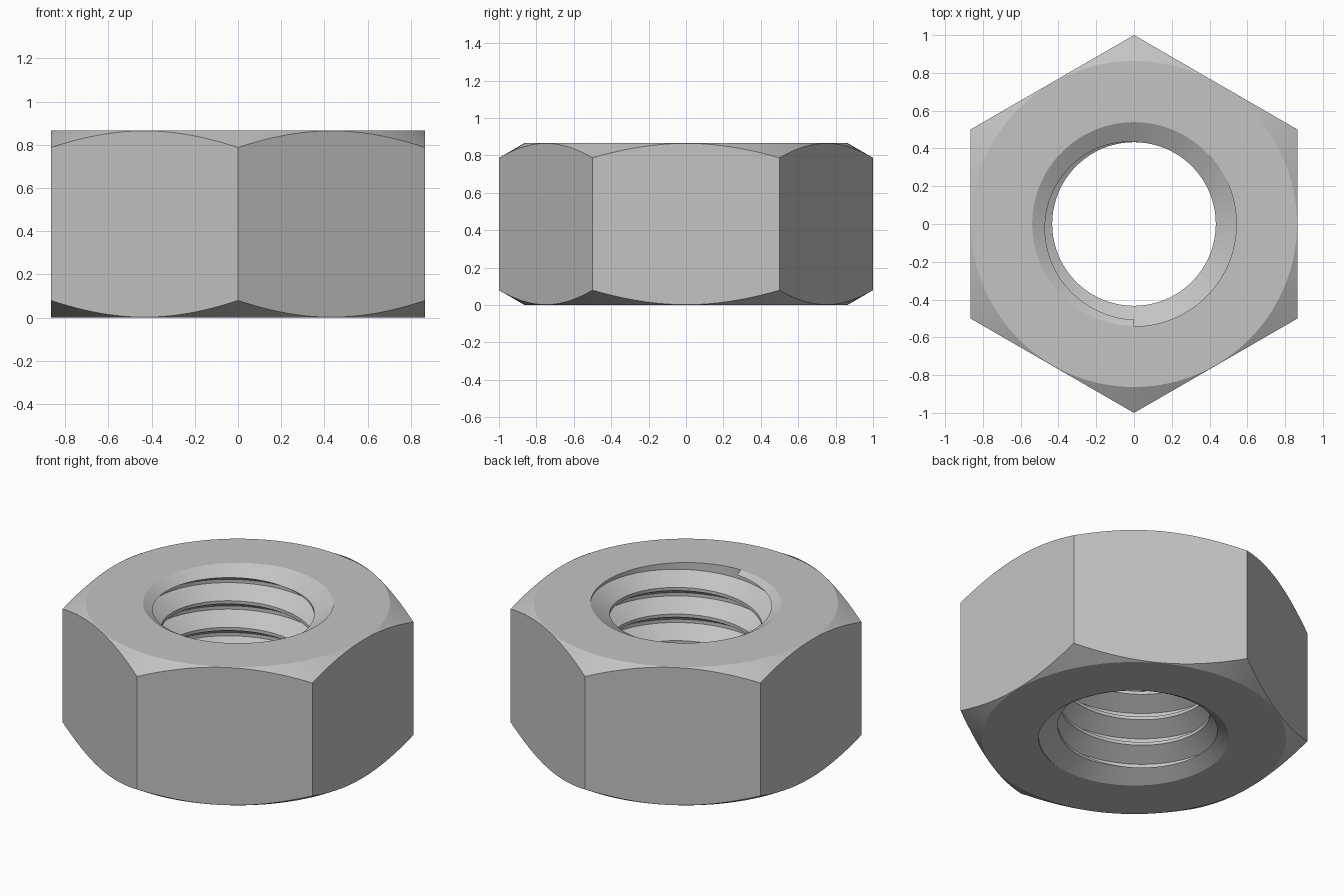
import bpy, bmesh, math

cube = bpy.data.objects.get("Cube")
if cube:
    bpy.data.objects.remove(cube, do_unlink=True)

HEIGHT = 0.866
FLAT = 0.866       # half distance across flats
BORE = 0.433       # thread crest radius
RIM = 0.539        # countersink radius
ROOT = 0.542       # thread root radius
PITCH = 1 / 6
SLOPE = math.tan(math.radians(30))

steel = bpy.data.materials.new("grey_steel")
steel.use_nodes = True
steel.diffuse_color = (0.55, 0.55, 0.55, 1)
steel.node_tree.nodes["Principled BSDF"].inputs["Base Color"].default_value = (0.55, 0.55, 0.55, 1)


def polar(angle, r, z):
    return (r * math.cos(angle), r * math.sin(angle), z)


def loft(name, sections, ring):
    """Skin equal closed sections; join the ends (ring) or cap them."""
    bm = bmesh.new()
    rows = [[bm.verts.new(p) for p in s] for s in sections]
    n = len(rows[0])
    pairs = list(zip(rows, rows[1:]))
    if ring:
        pairs.append((rows[-1], rows[0]))
    else:
        bm.faces.new(rows[0])
        bm.faces.new(rows[-1])
    for a, b in pairs:
        for i in range(n):
            j = (i + 1) % n
            bm.faces.new((a[i], a[j], b[j], b[i]))
    bmesh.ops.recalc_face_normals(bm, faces=bm.faces)
    mesh = bpy.data.meshes.new(name)
    bm.to_mesh(mesh)
    bm.free()
    obj = bpy.data.objects.new(name, mesh)
    bpy.context.collection.objects.link(obj)
    return obj


def cut(target, tool, operation):
    tool.hide_render = True
    mod = target.modifiers.new(tool.name, 'BOOLEAN')
    mod.operation = operation
    mod.solver = 'EXACT'
    mod.object = tool
    bpy.context.view_layer.objects.active = target
    bpy.ops.object.modifier_apply(modifier=mod.name)
    bpy.data.objects.remove(tool, do_unlink=True)


# Turned blank: conical outer chamfers, bore and countersinks
outer, edge = 1.1, FLAT - 0.003
rise = (outer - edge) * SLOPE
sink = (RIM - BORE) * SLOPE
profile = [(edge, 0), (outer, rise), (outer, HEIGHT - rise), (edge, HEIGHT),
           (RIM, HEIGHT), (BORE, HEIGHT - sink), (BORE, sink), (RIM, 0)]
SEGMENTS = 144
nut = loft("hex_nut", [[polar(math.tau * i / SEGMENTS, r, z) for r, z in profile]
                       for i in range(SEGMENTS)], True)
nut.data.materials.append(steel)

# Hexagon outline with corners to front and back
hexagon = [math.pi / 2 + i * math.pi / 3 for i in range(6)]
hex_cutter = loft("hex_cutter", [[polar(a, 1, z) for a in hexagon] for z in (-0.1, 1)], False)
hex_cutter.data.materials.append(steel)
cut(nut, hex_cutter, 'INTERSECT')

# Thread groove: a helix that opens out through the top after its last full section
INNER = 0.425
DROP = (ROOT - INNER) * SLOPE
STEPS = 120
END_Z = 0.806


def groove(step, is_open):
    angle = -math.pi / 2 + math.tau * step / STEPS
    floor = END_Z + PITCH * step / STEPS
    ceiling = floor + 0.021
    top_root, top_inner = (1, 1) if is_open else (ceiling, ceiling + DROP)
    return [polar(angle, INNER, floor - DROP), polar(angle, ROOT, floor),
            polar(angle, ROOT, top_root), polar(angle, INNER, top_inner)]


sections = [groove(s, False) for s in range(-6 * STEPS, 1)]
sections += [groove(s, True) for s in range(0, 50)]
thread_cutter = loft("thread_cutter", sections, False)
thread_cutter.data.materials.append(steel)
cut(nut, thread_cutter, 'DIFFERENCE')

# Smooth cones and threads, crisp edges elsewhere
bpy.ops.object.select_all(action='DESELECT')
nut.select_set(True)
bpy.context.view_layer.objects.active = nut
bpy.ops.object.shade_smooth_by_angle(angle=math.radians(25))
